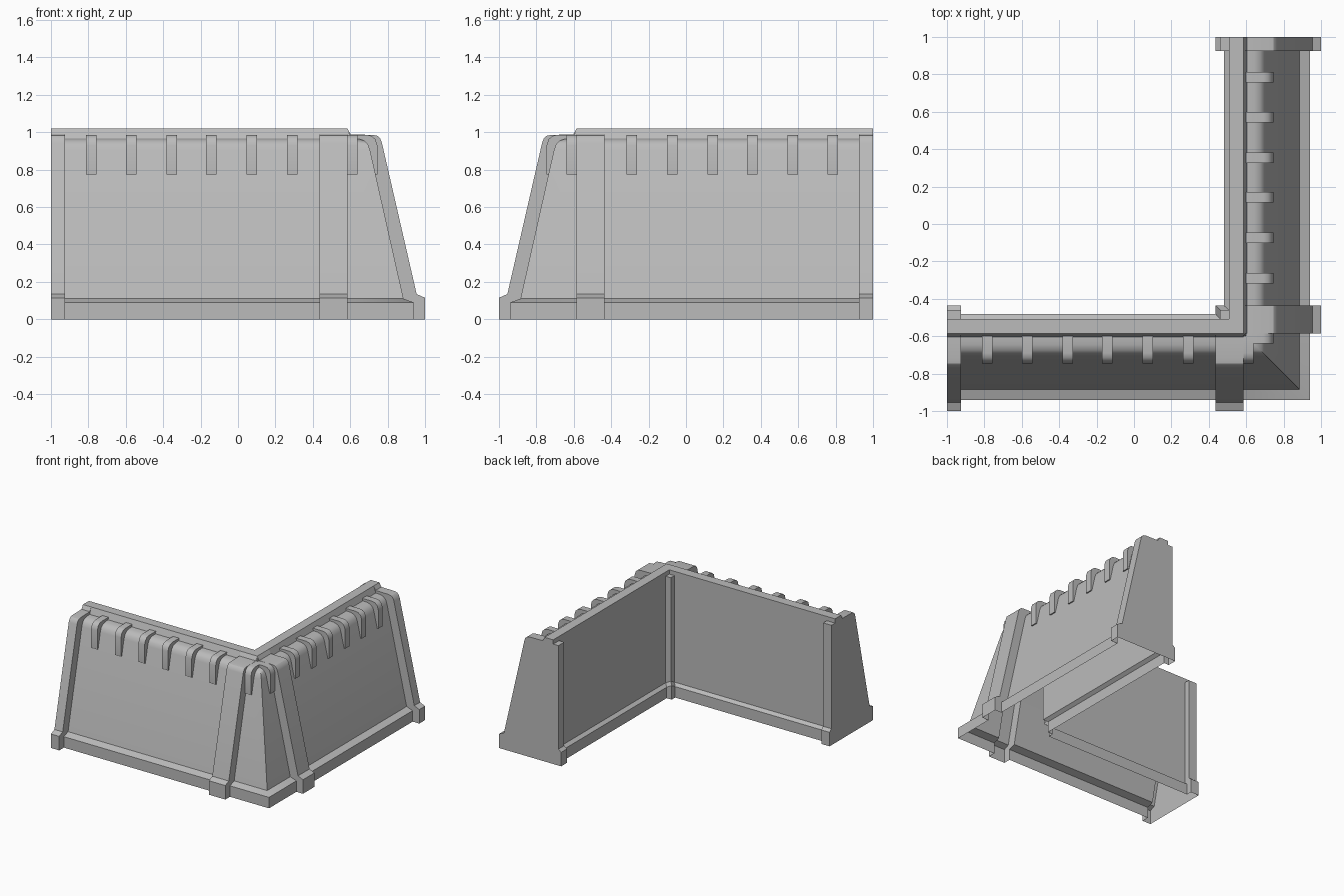
import bpy, bmesh, math

cube = bpy.data.objects.get("Cube")
if cube:
    bpy.data.objects.remove(cube, do_unlink=True)

grey = bpy.data.materials.new("stone_grey")
grey.use_nodes = True
COLOUR = (0.5, 0.5, 0.5, 1)
grey.diffuse_color = COLOUR
grey.node_tree.nodes["Principled BSDF"].inputs["Base Color"].default_value = COLOUR

# Cross-sections as (distance outward, height), from the ridge down to the ground
RIDGE = (0.585, 1.02)
OUT_WALL = [RIDGE, (0.605, 0.967), (0.645, 0.965), (0.675, 0.955), (0.695, 0.935),
            (0.706, 0.905), (0.885, 0.11), (0.94, 0.09), (0.94, 0)]
OUT_POST = [RIDGE, (0.603, 0.988), (0.72, 0.986), (0.745, 0.981), (0.76, 0.968),
            (0.769, 0.945), (0.955, 0.135), (1, 0.115), (1, 0)]
IN_WALL = [RIDGE, (0.507, 1.02), (0.507, 0.985), (0.507, 0.985),
           (0.507, 0.11), (0.48, 0.09), (0.48, 0)]
IN_POST = [RIDGE, (0.507, 1.02), (0.507, 0.985), (0.46, 0.985),
           (0.46, 0.135), (0.435, 0.115), (0.435, 0)]
TOOTH = [(0.6, 0.95), (0.6, 0.986), (0.69, 0.986), (0.715, 0.98), (0.735, 0.962),
         (0.745, 0.93), (0.745, 0.775), (0.73, 0.775), (0.69, 0.92), (0.65, 0.95)]


def place(s, d, z, side):
    """Map a point along an arm to the front arm or to its mirrored side arm."""
    return (d, -s, z) if side else (s, -d, z)


def section(profile, along):
    """Put a profile at one position along the arm, or at one per point."""
    if not isinstance(along, list):
        along = [along] * len(profile)
    return [(s, d, z) for s, (d, z) in zip(along, profile)]


def mitre(profile):
    return [d for d, z in profile]


def loft(bm, sections, side):
    rows = [[bm.verts.new(place(*p, side)) for p in sec] for sec in sections]
    for a, b in zip(rows, rows[1:]):
        for i in range(len(a) - 1):
            bm.faces.new((a[i], a[i + 1], b[i + 1], b[i]))


def finish(bm, name, angle):
    bmesh.ops.remove_doubles(bm, verts=bm.verts, dist=0.0005)
    bmesh.ops.dissolve_degenerate(bm, edges=bm.edges, dist=0.0005)
    bmesh.ops.recalc_face_normals(bm, faces=bm.faces)
    mesh = bpy.data.meshes.new(name)
    bm.to_mesh(mesh)
    bm.free()
    mesh.materials.append(grey)
    obj = bpy.data.objects.new(name, mesh)
    bpy.context.collection.objects.link(obj)
    bpy.ops.object.select_all(action="DESELECT")
    obj.select_set(True)
    bpy.context.view_layer.objects.active = obj
    bpy.ops.object.shade_smooth_by_angle(angle=math.radians(angle))
    return obj


# Corner wall: hollow shell, open underneath, with posts stepped out of it
END, END_IN = -1, -0.925
POST_A, POST_B = 0.435, 0.585
shell = bmesh.new()
for side in (False, True):
    loft(shell, [section(OUT_POST, END), section(OUT_POST, END_IN),
                 section(OUT_WALL, END_IN), section(OUT_WALL, POST_A),
                 section(OUT_POST, POST_A), section(OUT_POST, POST_B),
                 section(OUT_WALL, POST_B), section(OUT_WALL, mitre(OUT_WALL))], side)
    loft(shell, [section(IN_POST, END), section(IN_POST, END_IN),
                 section(IN_WALL, END_IN), section(IN_WALL, mitre(IN_POST)),
                 section(IN_POST, mitre(IN_POST))], side)
    # flat end of the arm
    outline = OUT_POST + IN_POST[:0:-1]
    shell.faces.new([shell.verts.new(place(*p, side)) for p in section(outline, END)])
finish(shell, "corner_wall", 28)

# Teeth hooked over the outer top edge
teeth = bmesh.new()
HALF = 0.028
for side in (False, True):
    for s in (-0.785, -0.57, -0.355, -0.143, 0.073, 0.29, 0.612):
        rows = [[teeth.verts.new(place(*p, side)) for p in section(TOOTH, s + e)]
                for e in (-HALF, HALF)]
        n = len(TOOTH)
        for i in range(n):
            j = (i + 1) % n
            teeth.faces.new((rows[0][i], rows[0][j], rows[1][j], rows[1][i]))
        for row in rows:
            teeth.faces.new(row)
finish(teeth, "edge_teeth", 40)
